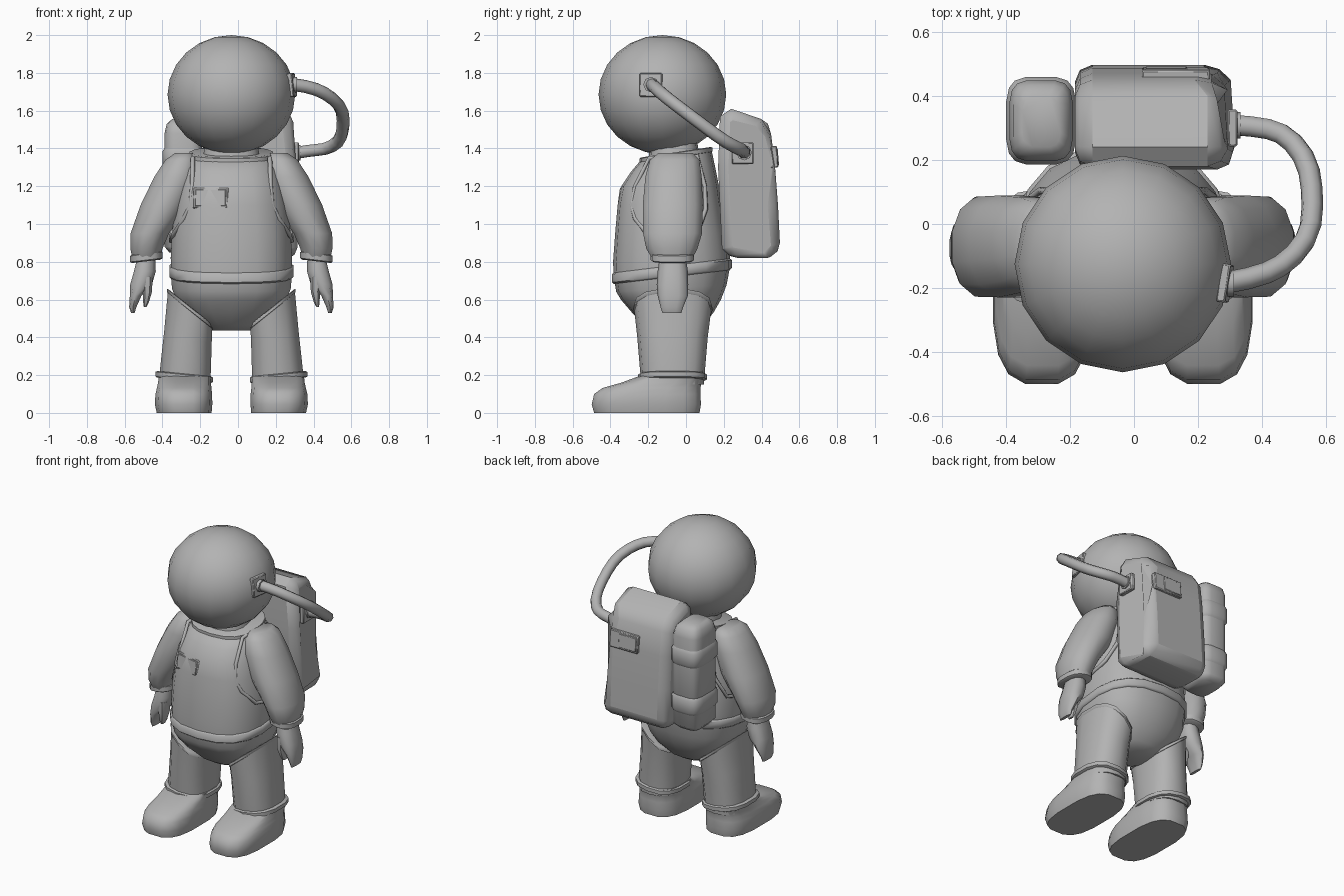
import bpy, bmesh, math
from mathutils import Vector

if "Cube" in bpy.data.objects:
    bpy.data.objects.remove(bpy.data.objects["Cube"], do_unlink=True)

MID = -0.035  # symmetry line of the body

suit = bpy.data.materials.new("suit_grey")
suit.use_nodes = True
GREY = (0.45, 0.45, 0.45, 1)
suit.diffuse_color = GREY
suit.node_tree.nodes["Principled BSDF"].inputs["Base Color"].default_value = GREY


def finish(name, bm, angle=40, bevel=0, segments=2):
    bmesh.ops.recalc_face_normals(bm, faces=bm.faces)
    mesh = bpy.data.meshes.new(name)
    bm.to_mesh(mesh)
    bm.free()
    obj = bpy.data.objects.new(name, mesh)
    bpy.context.collection.objects.link(obj)
    mesh.materials.append(suit)
    if bevel:
        mod = obj.modifiers.new("bevel", "BEVEL")
        mod.width, mod.segments = bevel, segments
        mod.limit_method, mod.angle_limit = "ANGLE", math.radians(55)
    bpy.ops.object.select_all(action="DESELECT")
    obj.select_set(True)
    bpy.context.view_layer.objects.active = obj
    bpy.ops.object.shade_smooth_by_angle(angle=math.radians(angle))
    return obj


def loft(name, rings, side=1, n=14, power=2.5):
    """Rings: (z, x offset, x radius, y front, y back, slope in x, slope in y)."""
    bm = bmesh.new()
    loops = []
    for ring in rings:
        z, d, rx, y0, y1, kx, ky = (tuple(ring) + (0, 0))[:7]
        loop = []
        for i in range(n):
            a = math.tau * (i + 0.5) / n
            c, s = math.cos(a), math.sin(a)
            u = math.copysign(abs(c) ** (2 / power), c) * rx
            v = math.copysign(abs(s) ** (2 / power), s) * (y1 - y0) / 2
            loop.append(bm.verts.new((MID + side * (d + u), (y0 + y1) / 2 + v,
                                      z + kx * u + ky * v)))
        loops.append(loop)
    for a, b in zip(loops, loops[1:]):
        for i in range(n):
            j = (i + 1) % n
            bm.faces.new((a[i], a[j], b[j], b[i]))
    bm.faces.new(loops[0])
    bm.faces.new(loops[-1])
    return finish(name, bm, 50)


def band(name, z, height, d, rx, y0, y1, kx=0, ky=0, side=1, **kw):
    h, t = height / 2, 0.01
    rows = [(-h, t), (-h * 0.7, 0), (h * 0.7, 0), (h, t)]
    return loft(name, [(z + dz, d, rx - i, y0 + i, y1 - i, kx, ky) for dz, i in rows],
                side, **kw)


def box(name, center, size, bevel=0.005, rot=(0, 0, 0)):
    bm = bmesh.new()
    bmesh.ops.create_cube(bm, size=1)
    bmesh.ops.scale(bm, vec=size, verts=bm.verts)
    obj = finish(name, bm, 30, bevel, 1)
    obj.location, obj.rotation_euler = center, rot
    return obj


def tube(name, points, radius, cyclic=False, kind="POLY", res=2):
    curve = bpy.data.curves.new(name, "CURVE")
    curve.dimensions = "3D"
    curve.bevel_depth, curve.bevel_resolution = radius, res
    curve.use_fill_caps = True
    spline = curve.splines.new(kind)
    spline.points.add(len(points) - 1)
    for p, co in zip(spline.points, points):
        p.co = (*co, 1)
    spline.use_cyclic_u = cyclic
    spline.use_smooth = True
    if kind == "NURBS":
        spline.order_u, spline.use_endpoint_u, spline.resolution_u = 3, True, 2
    obj = bpy.data.objects.new(name, curve)
    bpy.context.collection.objects.link(obj)
    curve.materials.append(suit)
    return obj


# Helmet
bm = bmesh.new()
bmesh.ops.create_uvsphere(bm, u_segments=16, v_segments=12, radius=1)
bmesh.ops.scale(bm, vec=(0.338, 0.338, 0.315), verts=bm.verts)
bmesh.ops.translate(bm, vec=(MID, -0.125, 1.685), verts=bm.verts)
finish("helmet", bm, 60)

# Torso, neck, collar, belt and hips
loft("torso", [(0.75, 0, .322, -.383, .232, 0, .11), (0.82, 0, .325, -.386, .232, 0, .06),
               (0.95, 0, .318, -.375, .215), (1.1, 0, .30, -.362, .19),
               (1.2, 0, .275, -.342, .175), (1.3, 0, .25, -.29, .15, 0, .1),
               (1.365, 0, .215, -.24, .135, 0, .15)], n=18)
loft("neck", [(1.32, 0, .16, -.2, .08), (1.43, 0, .14, -.19, .06)])
band("collar", 1.365, .03, 0, .224, -.247, .14, ky=.15, n=18)
band("belt", .75, .06, 0, .333, -.392, .243, ky=.12, n=18)
loft("hips", [(.435, 0, .1, -.17, .04), (.465, 0, .165, -.22, .09),
              (.53, 0, .245, -.285, .145), (.6, 0, .295, -.345, .185),
              (.66, 0, .318, -.37, .215, 0, .06), (.745, 0, .325, -.38, .235, 0, .12)], n=18)

# Chest panel: frame and raised centre plate
turn = (-0.13, 0, -0.22)
box("chest_panel", (-.142, -.316, 1.137), (.19, .04, .112), rot=turn)
box("chest_plate", (-.142, -.32, 1.137), (.165, .04, .09), .003, rot=turn)

# Limbs, mirrored about the body's middle
for side, word in ((1, "left_"), (-1, "right_")):
    loft(word + "arm", [(1.375, .25, .05, -.15, .04), (1.34, .262, .09, -.195, .075),
                        (1.25, .287, .125, -.22, .088), (1.1, .352, .133, -.234, .094),
                        (.95, .432, .105, -.232, .09), (.87, .45, .088, -.215, .065),
                        (.81, .45, .075, -.178, .033)], side, n=12, power=2.15)
    band(word + "wrist_cuff", .825, .045, .45, .088, -.188, .043, kx=-.12, side=side)
    loft(word + "hand", [(.82, .45, .05, -.14, .0), (.75, .458, .06, -.15, .01),
                         (.68, .478, .06, -.155, .012), (.62, .507, .032, -.15, .01),
                         (.56, .522, .02, -.135, -.015), (.53, .522, .01, -.125, -.025)],
         side, n=10)
    loft(word + "thumb", [(.72, .445, .03, -.15, -.05), (.64, .445, .026, -.15, -.06),
                          (.585, .452, .016, -.135, -.07), (.56, .457, .007, -.12, -.08)],
         side, n=8)
    armhole = [(.204, -.195, 1.35), (.207, -.27, 1.2), (.215, -.288, 1.1),
               (.25, -.27, 1.03), (.31, -.2, .94), (.32, -.07, .91), (.315, .06, .95),
               (.255, .105, 1.08), (.23, .1, 1.2), (.2, .06, 1.36)]
    tube(word + "armhole_trim", [(MID + side * x, y, z) for x, y, z in armhole],
         .012, cyclic=True, res=1)
    loft(word + "leg", [(.15, .245, .135, -.235, .095), (.22, .244, .138, -.243, .1),
                        (.4, .23, .128, -.258, .115, .3), (.555, .218, .12, -.275, .135, .8)],
         side)
    band(word + "leg_trim", .55, .025, .218, .125, -.28, .14, kx=.8, side=side)
    band(word + "boot_cuff", .19, .035, .25, .155, -.255, .112, kx=.1, side=side)
    loft(word + "boot", [(0, .25, .147, -.49, .075), (.045, .253, .154, -.503, .083),
                         (.1, .252, .152, -.49, .08), (.132, .25, .146, -.445, .08),
                         (.16, .248, .142, -.345, .085), (.195, .246, .14, -.25, .095)],
         side, n=16, power=3)

# Backpack: side outline pulled across x, outer end narrowed at back and top
outline = [(.19, .87), (.22, .82), (.43, .82), (.5, .845), (.487, 1.1), (.47, 1.32),
           (.45, 1.48), (.4, 1.555), (.24, 1.61), (.18, 1.57), (.17, 1.3)]
bm = bmesh.new()
cap = bm.faces.new([bm.verts.new((-.185, y, z)) for y, z in outline])
grown = bmesh.ops.extrude_face_region(bm, geom=[cap])["geom"]
for vert in (g for g in grown if isinstance(g, bmesh.types.BMVert)):
    vert.co.x = .315 - (.04 if vert.co.y > .44 else 0) - (.03 if vert.co.z > 1.45 else 0)
finish("backpack", bm, 50, .055, 2)
box("backpack_unit", (.13, .46, 1.355), (.21, .05, .115), rot=(.08, 0, 0))
box("backpack_unit_cover", (.1, .464, 1.355), (.13, .05, .09), .003, rot=(.08, 0, 0))

# Side tank with two straps
loft("side_tank", [(.85, -.255, .075, .225, .42), (.88, -.255, .1, .195, .45),
                   (1.48, -.255, .1, .195, .45), (1.53, -.255, .088, .21, .435),
                   (1.555, -.255, .06, .24, .4)], n=16, power=4)
for z, word in ((1.345, "upper"), (1.025, "lower")):
    band(word + "_tank_strap", z, .115, -.255, .11, .185, .46, n=16, power=4)

# Air hose with a square port at each end
box("helmet_port", (.284, -.185, 1.735), (.03, .12, .125), rot=(0, -.1, -.15))
box("backpack_port", (.308, .3, 1.375), (.03, .115, .115))
tube("air_hose", [(.28, -.185, 1.74), (.37, -.17, 1.73), (.47, -.13, 1.69), (.55, -.04, 1.62),
                  (.56, .08, 1.53), (.543, .2, 1.44), (.47, .285, 1.395),
                  (.38, .305, 1.39), (.3, .31, 1.375)], .034, kind="NURBS")
for name, at in (("helmet_hose_socket", (.29, -.185, 1.738)),
                 ("backpack_hose_socket", (.31, .308, 1.378))):
    tube(name, [at, Vector(at) + Vector((.022, 0, 0))], .041)
